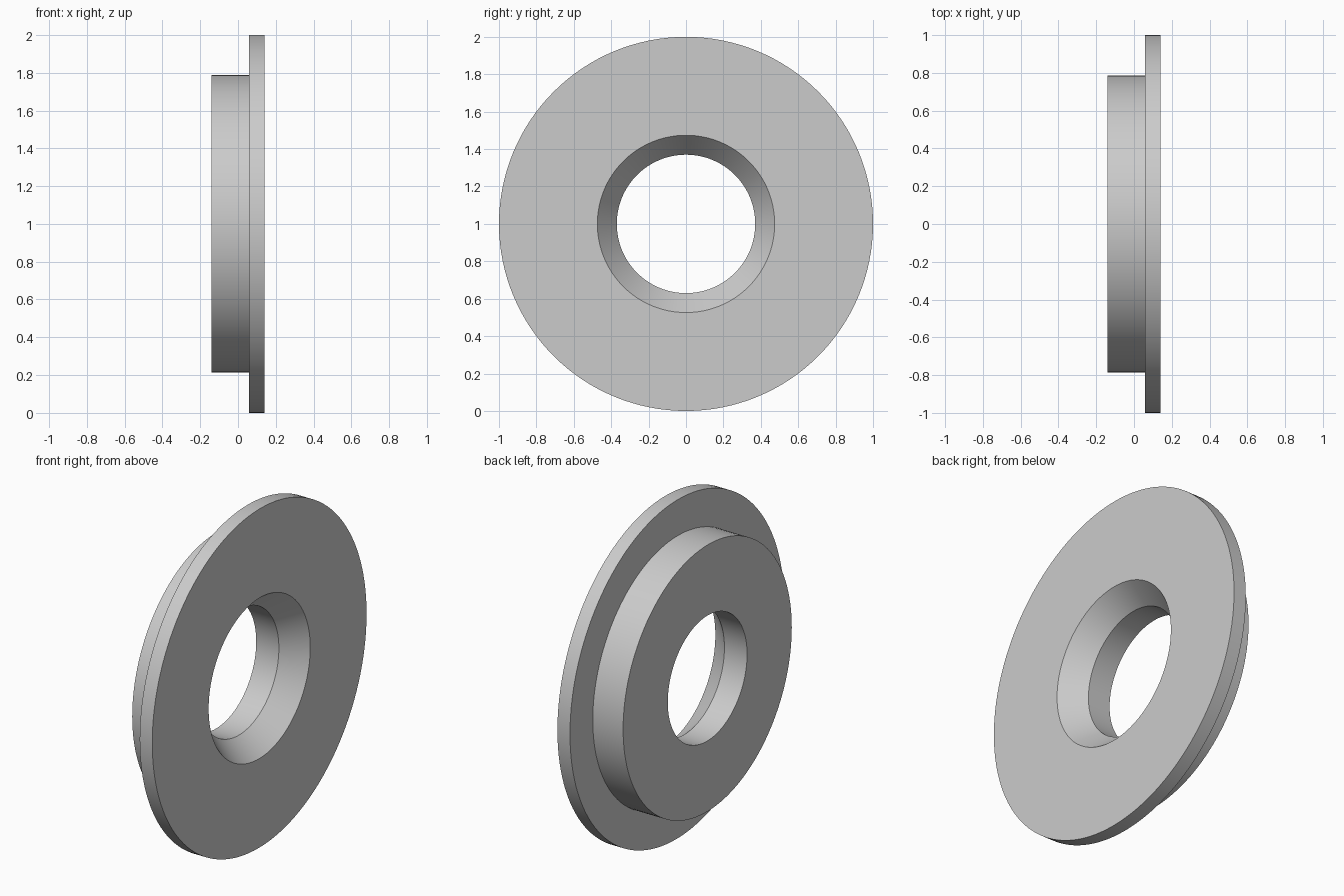
import bpy
import bmesh
import math
from mathutils import Matrix, Vector

cube = bpy.data.objects.get("Cube")
if cube:
    bpy.data.objects.remove(cube, do_unlink=True)

# Plain grey finish
grey = bpy.data.materials.new("light_grey")
grey.use_nodes = True
color = (0.6, 0.6, 0.6, 1.0)
grey.diffuse_color = color
grey.node_tree.nodes["Principled BSDF"].inputs["Base Color"].default_value = color

# Closed cross-section as (x, radius): hub, flange, countersink, bore
profile = [(-0.14, 0.37), (-0.14, 0.787), (0.058, 0.787), (0.058, 1.0),
           (0.14, 1.0), (0.14, 0.474), (0.008, 0.37)]


def lathe_x(name, points, segments, material):
    """Revolve a closed profile around the x axis."""
    bm = bmesh.new()
    rings = []
    for i in range(segments):
        turn = Matrix.Rotation(math.tau * i / segments, 3, 'X')
        rings.append([bm.verts.new(turn @ Vector((x, 0, r))) for x, r in points])
    count = len(points)
    for i, ring in enumerate(rings):
        following = rings[(i + 1) % segments]
        for j in range(count):
            k = (j + 1) % count
            bm.faces.new((ring[j], ring[k], following[k], following[j]))
    bmesh.ops.recalc_face_normals(bm, faces=bm.faces)
    mesh = bpy.data.meshes.new(name)
    bm.to_mesh(mesh)
    bm.free()
    mesh.materials.append(material)
    obj = bpy.data.objects.new(name, mesh)
    bpy.context.collection.objects.link(obj)
    return obj


# Flanged ring standing on its rim
ring = lathe_x("flanged_ring", profile, 128, grey)
ring.location.z = 1.0
bpy.context.view_layer.objects.active = ring
ring.select_set(True)
bpy.ops.object.shade_smooth_by_angle(angle=math.radians(25))
